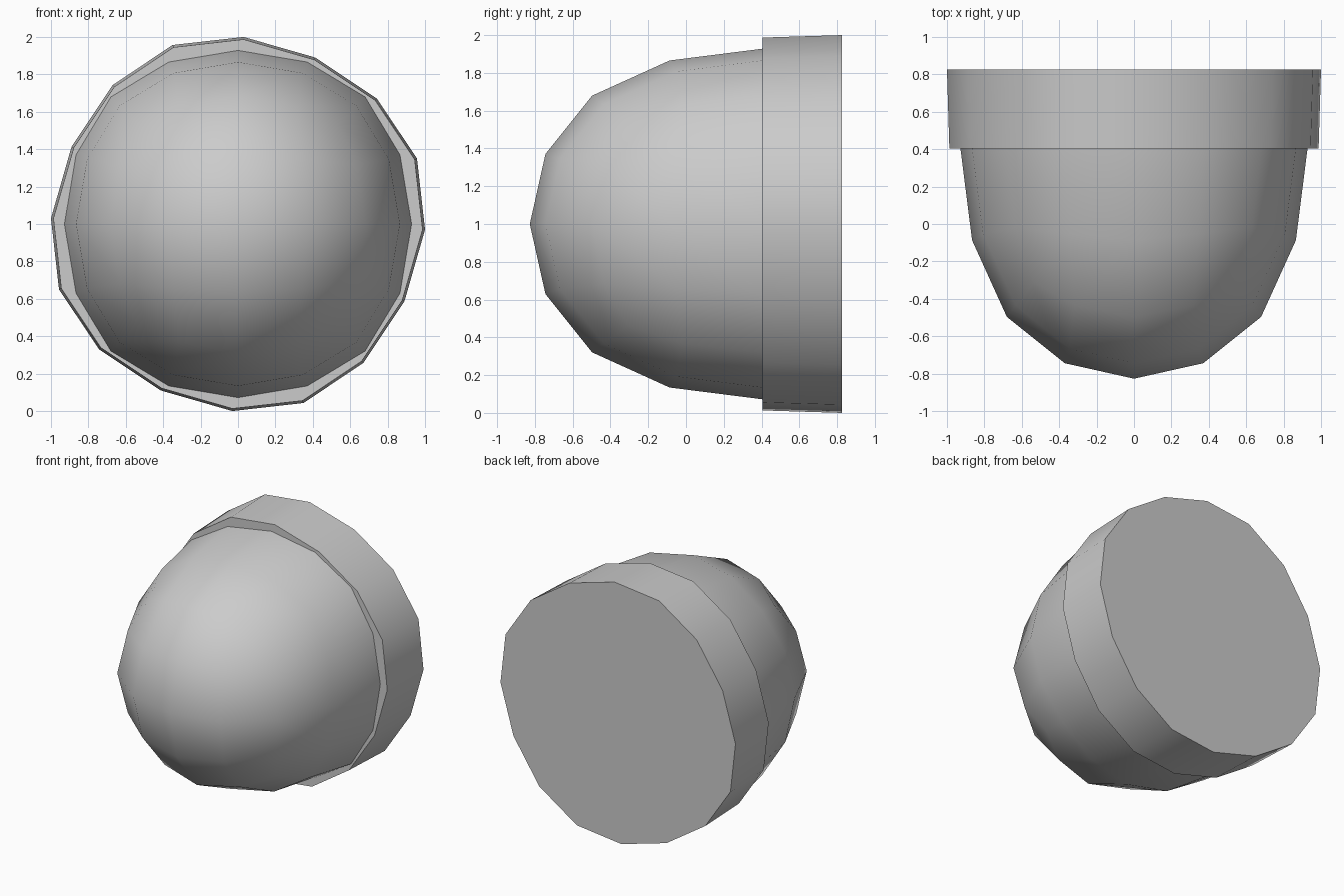
import bpy, bmesh, math
from mathutils import Vector

if "Cube" in bpy.data.objects:
    bpy.data.objects.remove(bpy.data.objects["Cube"])

RIM_Y, BACK_Y, FRONT_Y = 0.405, 0.827, -0.827


def finish(ob):
    bpy.ops.object.select_all(action='DESELECT')
    ob.select_set(True)
    bpy.context.view_layer.objects.active = ob
    bpy.ops.object.shade_smooth_by_angle(angle=math.radians(40))


# dome: front half of a subdivided cube, stretched forward
bpy.ops.mesh.primitive_cube_add(size=2)
dome = bpy.context.object
dome.name = dome.data.name = "dome"
sub = dome.modifiers.new("rounding", 'SUBSURF')
sub.levels = sub.render_levels = 2
sub.use_limit_surface = False
bpy.ops.object.modifier_apply(modifier=sub.name)

bm = bmesh.new()
bm.from_mesh(dome.data)
bmesh.ops.delete(bm, geom=[f for f in bm.faces if f.calc_center_median().y > 0],
                 context='FACES')
reach = max(v.co.z for v in bm.verts)
for v in bm.verts:
    x, y, z = v.co / reach
    v.co = Vector((0.928 * x, RIM_Y + (RIM_Y - FRONT_Y) * y, 1 + 0.928 * z))
bm.to_mesh(dome.data)
bm.free()

# wall thickness of the hollow dome
wall = dome.modifiers.new("wall", 'SOLIDIFY')
wall.thickness = 0.062
wall.offset = -1
bpy.ops.object.modifier_apply(modifier=wall.name)
finish(dome)

# back band: slightly flared sixteen-sided plug, four points turned four times
quarter = [(0.03, 1.0), (0.413, 0.89), (0.743, 0.67), (0.957, 0.35)]
outline = []
for turn in range(4):
    outline += quarter
    quarter = [(z, -x) for x, z in quarter]

bm = bmesh.new()
rings = [[bm.verts.new((x * s, y, 1 + z * s)) for x, z in outline]
         for y, s in ((RIM_Y, 0.987), (BACK_Y, 1.0))]
n = len(outline)
for i in range(n):
    j = (i + 1) % n
    bm.faces.new((rings[0][i], rings[0][j], rings[1][j], rings[1][i]))
for ring in rings:
    bm.faces.new(ring)
bmesh.ops.recalc_face_normals(bm, faces=bm.faces)
mesh = bpy.data.meshes.new("back_band")
bm.to_mesh(mesh)
bm.free()
band = bpy.data.objects.new("back_band", mesh)
bpy.context.collection.objects.link(band)
finish(band)
